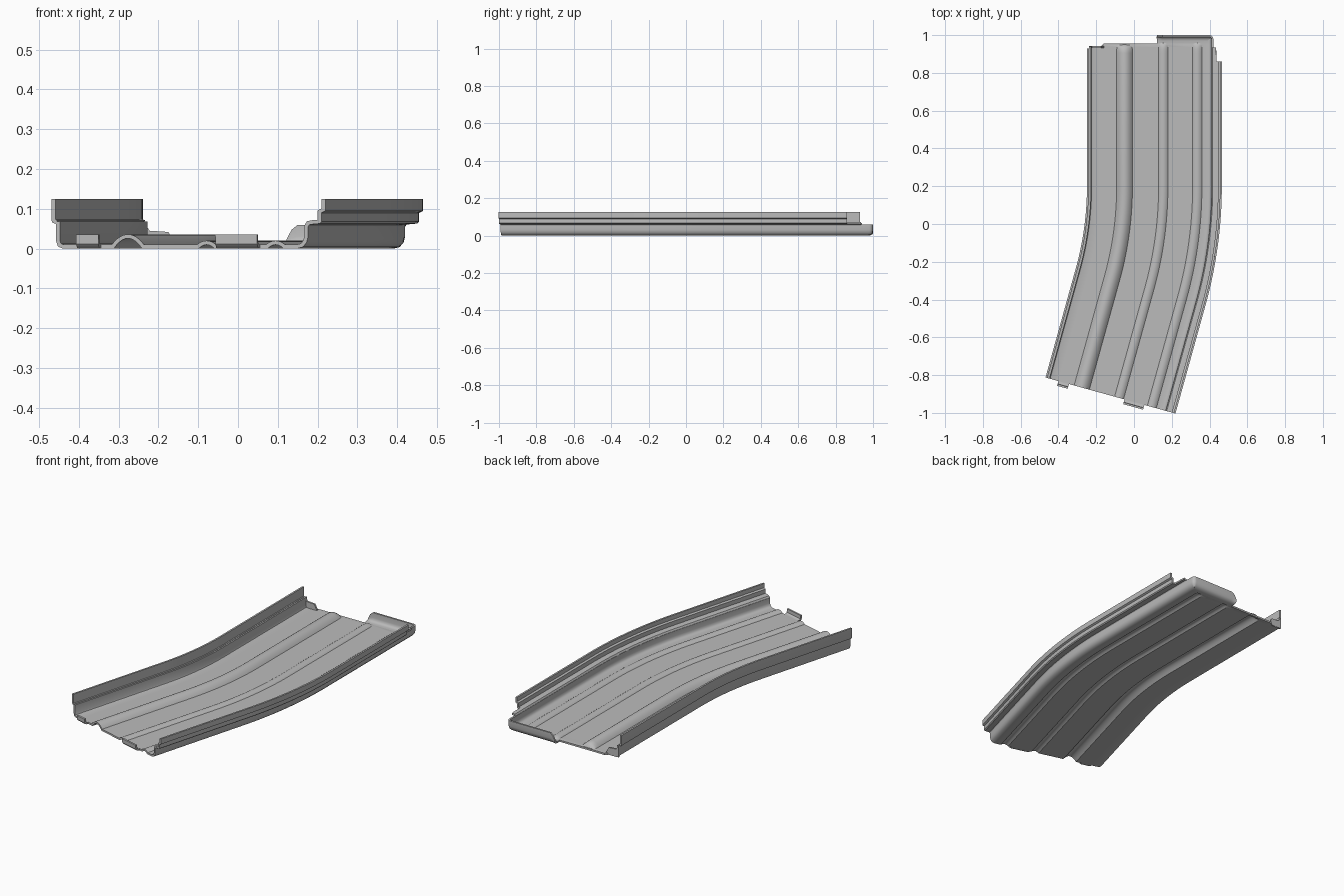
import bpy, bmesh, math

cube = bpy.data.objects.get("Cube")
if cube:
    bpy.data.objects.remove(cube, do_unlink=True)

THICK = 0.01
BEND = math.radians(15.5)      # total bend of the shell
PIVOT_X, PIVOT_Y = -1.875, 0.2  # centre of the bend
TAIL = 0.6                     # straight length below the bend
WALL_X = 0.42                  # outer face of the front wall

metal = bpy.data.materials.new("grey_metal")
metal.use_nodes = True
GREY = (0.5, 0.5, 0.5, 1)
metal.diffuse_color = GREY
bsdf = metal.node_tree.nodes["Principled BSDF"]
bsdf.inputs["Base Color"].default_value = GREY


def place(u, z, s):
    """Map section point (u, z) to the bent path: s<0 straight, 0..1 bend, >1 tail."""
    angle = BEND * min(max(s, 0), 1)
    r = u - PIVOT_X
    x = PIVOT_X + r * math.cos(angle)
    y = PIVOT_Y - r * math.sin(angle)
    if s < 0:
        y -= s
    if s > 1:
        d = (s - 1) * TAIL
        x -= d * math.sin(angle)
        y -= d * math.cos(angle)
    return (x, y, z)


def sheet(name, rows, thick=THICK):
    """Make a sheet from rows of points and thicken it inwards."""
    bm = bmesh.new()
    grid = [[bm.verts.new(p) for p in row] for row in rows]
    for a, b in zip(grid, grid[1:]):
        for i in range(len(a) - 1):
            bm.faces.new((a[i], a[i + 1], b[i + 1], b[i]))
    bmesh.ops.remove_doubles(bm, verts=bm.verts, dist=0.0001)
    mesh = bpy.data.meshes.new(name)
    bm.to_mesh(mesh)
    bm.free()
    mesh.materials.append(metal)
    obj = bpy.data.objects.new(name, mesh)
    bpy.context.collection.objects.link(obj)
    bpy.ops.object.select_all(action='DESELECT')
    obj.select_set(True)
    bpy.context.view_layer.objects.active = obj
    mod = obj.modifiers.new("thickness", 'SOLIDIFY')
    mod.thickness = thick
    mod.offset = -1
    mod.use_even_offset = True
    bpy.ops.object.modifier_apply(modifier=mod.name)
    bpy.ops.object.shade_smooth_by_angle(angle=math.radians(35))
    return obj


def sweep(name, profile, end, height=lambda u, z, y: z):
    """Sweep a section profile down the path; end(u) gives its top y."""
    rows = []
    for t in (0, 0.006, 0.012, 0.02, 0.03, 0.05):
        rows.append([place(u, height(u, z, end(u) - t), PIVOT_Y - end(u) + t)
                     for u, z in profile])
    for s in [i / 24 for i in range(25)] + [2]:
        rows.append([place(u, z, s) for u, z in profile])
    return sheet(name, rows)


# Tray: floor with three pressed ribs and the lower walls
ribs = [(-0.05, 0.037, 0.026, 0.942), (0.155, 0.021, 0.01, 0.952), (0.335, 0.021, 0.01, 0.952)]
corner = [(0, 0.06), (0, 0.03), (0.004, 0.015), (0.014, 0.004), (0.03, 0), (0.05, 0)]

tray = [(-0.237, 0.068), (-0.237, 0.018), (-0.232, 0.005), (-0.219, 0), (-0.175, 0), (-0.16, 0)]
for centre, half, rise, _ in ribs:
    for i in range(11):
        k = i / 5 - 1
        tray.append((centre + half * k, rise * (1 - k * k)))
tray += [(WALL_X - d, z) for d, z in reversed(corner)]


def tray_end(u):
    return 0.94 if u < -0.17 else 0.955


def rib_fade(u, z, y):
    for centre, half, _, stop in ribs:
        if abs(u - centre) < half:
            f = min(max((stop - y) / 0.03, 0), 1)
            return z * math.sqrt(1 - (1 - f) ** 2)
    return z


sweep("tray", tray, tray_end, rib_fade)

# Upper flanges on both walls
sweep("back_flange", [(-0.249, 0.125), (-0.249, 0.07), (-0.246, 0.065), (-0.237, 0.062)],
      lambda u: 0.93)
sweep("front_flange",
      [(0.42, 0.055), (0.423, 0.06), (0.435, 0.062), (0.437, 0.062), (0.45, 0.063),
       (0.455, 0.068), (0.455, 0.09), (0.465, 0.095), (0.465, 0.125)],
      lambda u: 0.935 if u < 0.436 else 0.86)

# Rounded lip closing the top front corner
lip = []
for d, z in corner:
    m = max(d, 0.02)
    cx, cy, r = WALL_X - m, 1 - m, m - d
    row = [(0.122, 1 - d, z * 0.4), (0.135, 1 - d, z * 0.8), (0.15, 1 - d, z)]
    for i in range(6):
        a = math.pi / 2 * (1 - i / 5)
        row.append((cx + r * math.cos(a), cy + r * math.sin(a), z))
    row.append((WALL_X - d, 0.95, z))
    lip.append(row)
sheet("top_lip", lip)

# Gusset in the top back corner
gusset = [(-0.237, 0.068), (-0.222, 0.045), (-0.175, 0.042), (-0.16, 0.012)]
sheet("corner_gusset", [[(x, 0.942, z) for x, z in gusset],
                        [(x, 0.942, 0.002) for x, z in gusset]])

# Upturned tabs on the bottom edge
for name, left, right in (("back_tab", -0.178, -0.12), ("front_tab", 0.185, 0.294)):
    curl = [(-0.01, 0), (0.008, 0), (0.018, 0.004), (0.025, 0.012), (0.026, 0.035)]
    sheet(name, [[place(u, z, 2 + e / TAIL) for u in (left, right)] for e, z in curl])
